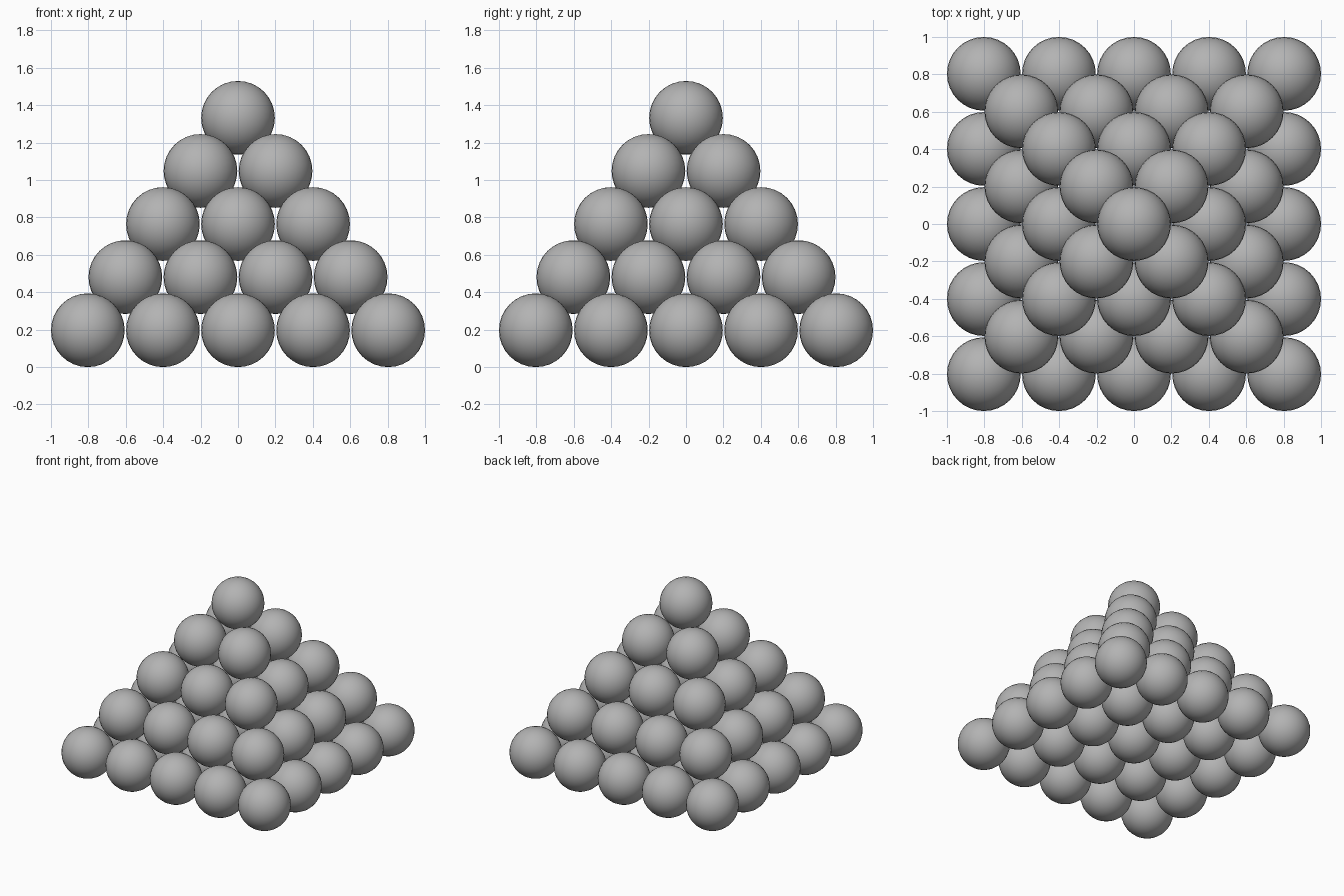
import bpy
import bmesh
from math import sqrt

cube = bpy.data.objects.get("Cube")
if cube:
    bpy.data.objects.remove(cube, do_unlink=True)

BASE_COUNT = 5
RADIUS = 0.197
PITCH = (2 - 2 * RADIUS) / (BASE_COUNT - 1)
RISE = PITCH / sqrt(2)  # each ball rests in the hollow of four below

# Plain grey material
grey = bpy.data.materials.new("grey")
grey.use_nodes = True
colour = (0.45, 0.45, 0.45, 1)
grey.diffuse_color = colour
grey.node_tree.nodes["Principled BSDF"].inputs["Base Color"].default_value = colour

# One smooth ball mesh shared by the whole stack
ball_mesh = bpy.data.meshes.new("ball")
bm = bmesh.new()
bmesh.ops.create_uvsphere(bm, u_segments=32, v_segments=16, radius=RADIUS)
for face in bm.faces:
    face.smooth = True
bm.to_mesh(ball_mesh)
bm.free()
ball_mesh.materials.append(grey)


def add_layer(level):
    """Place one square layer of balls."""
    count = BASE_COUNT - level
    offset = (count - 1) / 2
    for row in range(count):
        for column in range(count):
            name = f"ball_layer_{level + 1}_row_{row + 1}_column_{column + 1}"
            ball = bpy.data.objects.new(name, ball_mesh)
            ball.location = ((column - offset) * PITCH,
                             (row - offset) * PITCH,
                             RADIUS + level * RISE)
            bpy.context.collection.objects.link(ball)


# Square pyramid, from the base to the single top ball
for level in range(BASE_COUNT):
    add_layer(level)
